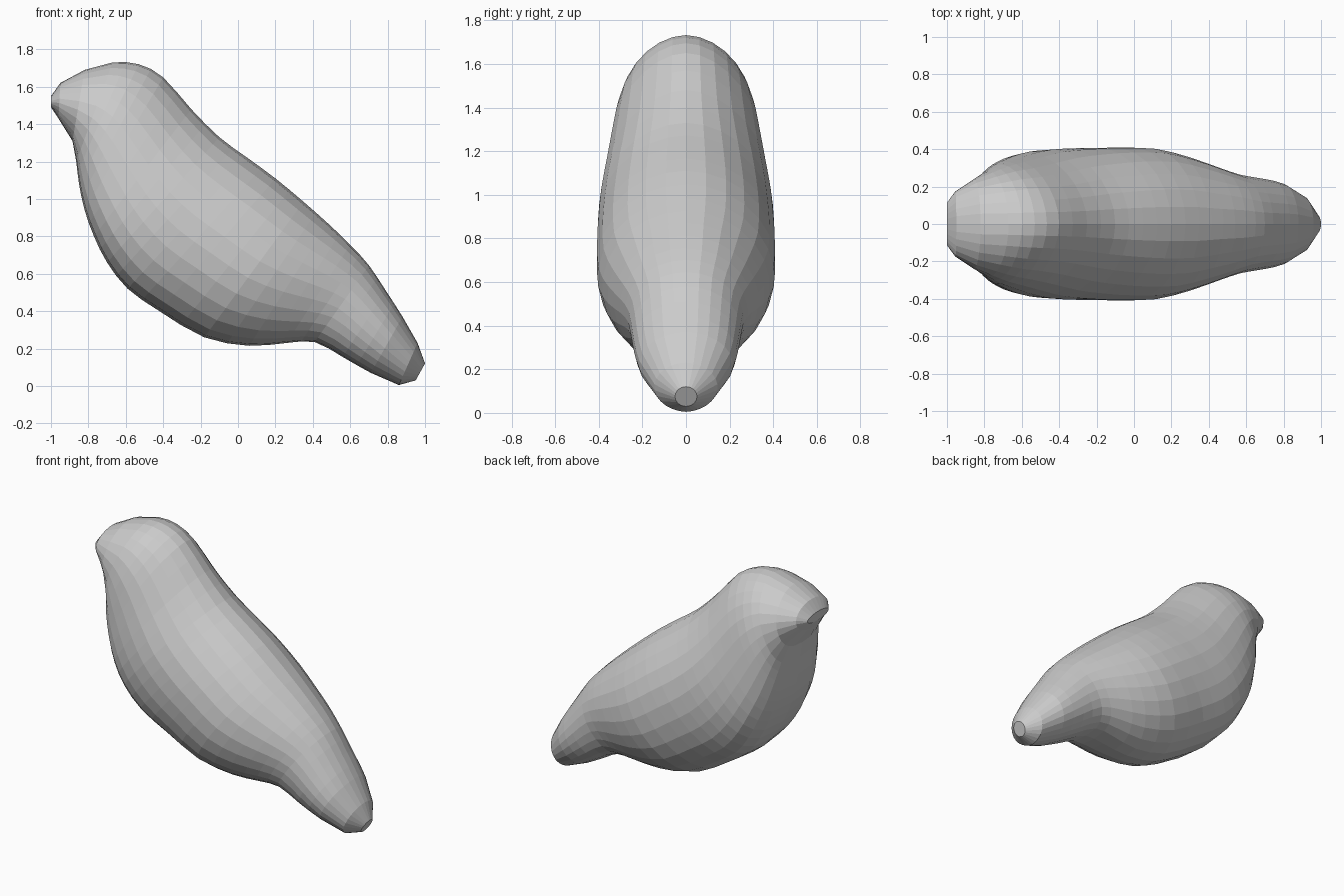
import bpy, bmesh
from math import sin, cos, pi, copysign
from mathutils import Vector

SIDES = 26

# Rings from beak to tail: upper outline x, z; lower outline x, z; half width;
# fullness of upper and lower half (below 1 squarer, above 1 sharper); low-slung bulge
RINGS = [
    (-1.00, 1.55, -1.00, 1.49, 0.115, 1.0, 1.0, 0.0),
    (-0.95, 1.62, -0.96, 1.43, 0.175, 1.0, 1.0, 0.0),
    (-0.82, 1.69, -0.885, 1.31, 0.24, 1.0, 0.75, 0.05),
    (-0.67, 1.73, -0.865, 1.20, 0.28, 1.05, 0.62, 0.08),
    (-0.53, 1.72, -0.85, 1.08, 0.315, 1.05, 0.58, 0.12),
    (-0.40, 1.65, -0.82, 0.94, 0.34, 1.05, 0.55, 0.16),
    (-0.25, 1.48, -0.77, 0.80, 0.37, 1.05, 0.55, 0.16),
    (-0.10, 1.33, -0.70, 0.66, 0.395, 1.05, 0.58, 0.1),
    (0.05, 1.22, -0.59, 0.52, 0.405, 1.05, 0.65, 0.04),
    (0.20, 1.11, -0.42, 0.40, 0.41, 1.05, 0.78, 0.0),
    (0.35, 0.985, -0.18, 0.26, 0.405, 1.05, 0.95, 0.0),
    (0.48, 0.87, 0.06, 0.215, 0.36, 1.05, 0.95, 0.0),
    (0.60, 0.755, 0.26, 0.23, 0.305, 1.0, 0.75, 0.0),
    (0.70, 0.645, 0.41, 0.235, 0.265, 1.0, 0.65, 0.03),
    (0.79, 0.51, 0.56, 0.155, 0.245, 1.0, 0.75, 0.03),
    (0.88, 0.37, 0.71, 0.07, 0.215, 1.0, 0.95, 0.0),
    (0.96, 0.23, 0.86, 0.005, 0.145, 1.0, 1.1, 0.0),
    (1.00, 0.12, 0.95, 0.03, 0.05, 1.0, 1.0, 0.0),
]


def between(k):
    """Smooth in-between ring after ring k."""
    p = [RINGS[k + d] for d in (-1, 0, 1, 2)]
    return [(9 * (b + c) - a - d) / 16 for a, b, c, d in zip(*p)]


def add_ring(bm, tx, tz, bx, bz, width, upper, lower, bulge):
    top, low = Vector((tx, 0, tz)), Vector((bx, 0, bz))
    mid, up = (top + low) / 2, (top - low) / 2
    verts = []
    for i in range(SIDES):
        a = 2 * pi * i / SIDES
        power = upper if cos(a) > 0 else lower
        y = width * copysign(abs(sin(a)) ** power, sin(a)) * (1 - bulge * cos(a))
        verts.append(bm.verts.new(mid + up * cos(a) + Vector((0, y, 0))))
    return verts


# Extra rings smooth the torso; head and tail tips stay coarse
rings = []
for k, r in enumerate(RINGS):
    rings.append(r)
    if 3 <= k <= 14:
        rings.append(between(k))

# Bird body lofted in one piece: head, belly and tail
bm = bmesh.new()
loops = [add_ring(bm, *r) for r in rings]
for a, b in zip(loops, loops[1:]):
    for i in range(SIDES):
        j = (i + 1) % SIDES
        bm.faces.new((a[i], a[j], b[j], b[i]))

# Blunt beak and tail ends
bm.faces.new(loops[0])
bm.faces.new(loops[-1])
bmesh.ops.recalc_face_normals(bm, faces=bm.faces)

mesh = bpy.data.meshes.new("bird_body")
bm.to_mesh(mesh)
bm.free()
body = bpy.data.objects.new("bird_body", mesh)
bpy.context.collection.objects.link(body)
